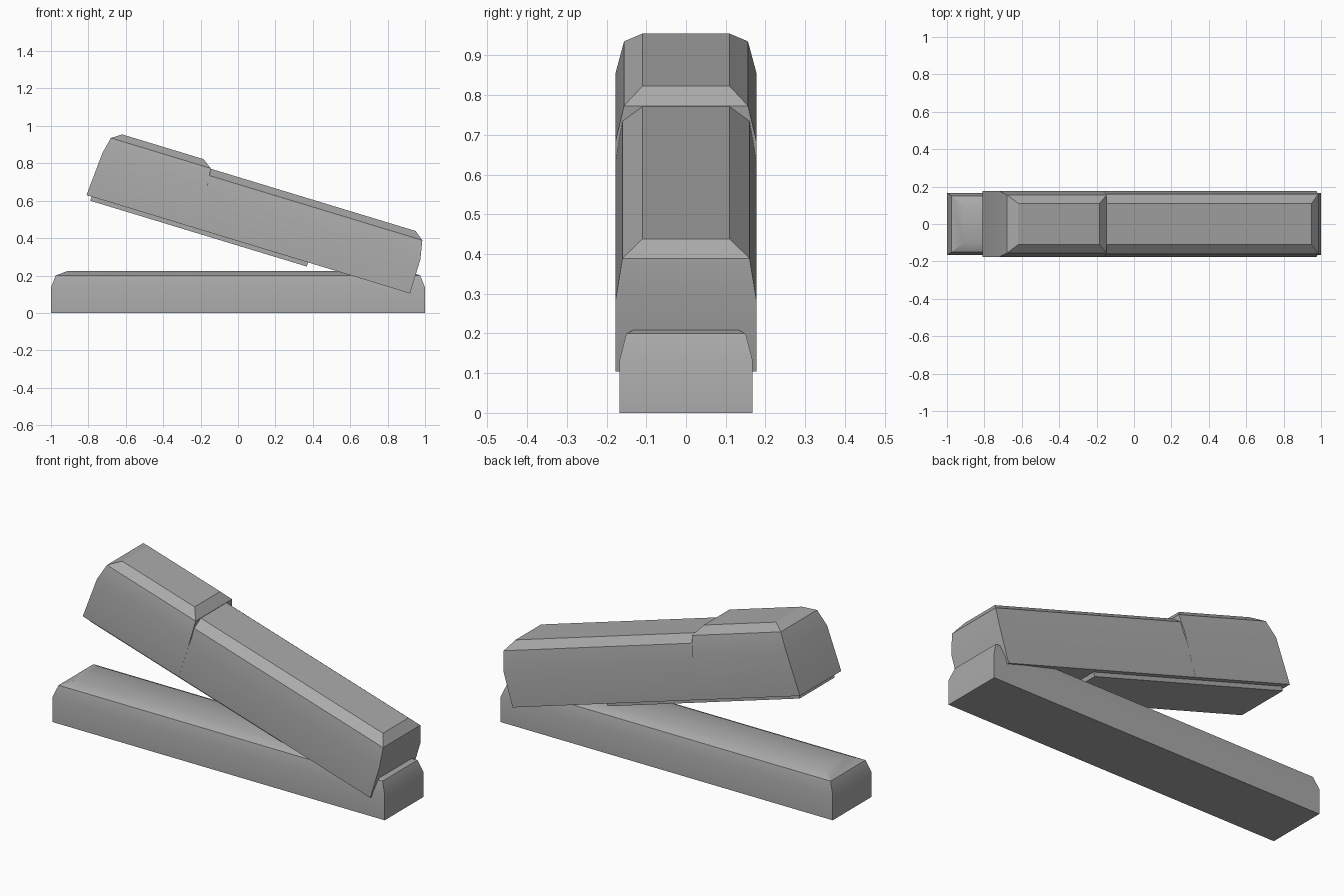
import bpy, bmesh, math

if "Cube" in bpy.data.objects:
    bpy.data.objects.remove(bpy.data.objects["Cube"], do_unlink=True)

gray = bpy.data.materials.new("mid gray")
gray.use_nodes = True
color = (0.4, 0.4, 0.4, 1)
gray.diffuse_color = color
gray.node_tree.nodes["Principled BSDF"].inputs["Base Color"].default_value = color

TILT = math.radians(16.9)


def stacked_box(name, rings, tilted=False):
    """Closed box from stacked rectangles: (x start, x end, half width, height)."""
    bm = bmesh.new()
    loops = [[bm.verts.new(p) for p in
              ((a, -w, h), (b, -w, h), (b, w, h), (a, w, h))]
             for a, b, w, h in rings]
    for low, high in zip(loops, loops[1:]):
        for i in range(4):
            j = (i + 1) % 4
            bm.faces.new((low[i], low[j], high[j], high[i]))
    bm.faces.new(loops[0][::-1])
    bm.faces.new(loops[-1])
    bmesh.ops.recalc_face_normals(bm, faces=bm.faces)
    mesh = bpy.data.meshes.new(name)
    bm.to_mesh(mesh)
    bm.free()
    mesh.materials.append(gray)
    obj = bpy.data.objects.new(name, mesh)
    bpy.context.collection.objects.link(obj)
    if tilted:
        obj.location = (-0.81, 0, 0.63)
        obj.rotation_euler.y = TILT
    bpy.ops.object.select_all(action='DESELECT')
    obj.select_set(True)
    bpy.context.view_layer.objects.active = obj
    bpy.ops.object.shade_smooth_by_angle(angle=math.radians(30))
    return obj


# Flat base with softened top
stacked_box("base", [
    (-1, 1, 0.167, 0), (-1, 1, 0.167, 0.135),
    (-0.975, 0.975, 0.15, 0.2), (-0.91, 0.91, 0.1, 0.225)])

# Long upper arm
stacked_box("arm", [
    (0.03, 1.808, 0.177, 0), (0.03, 1.808, 0.177, 0.19),
    (0.05, 1.788, 0.16, 0.291), (0.1, 1.739, 0.11, 0.328)], True)

# Raised head at the front of the arm
stacked_box("head", [
    (0, 0.606, 0.1775, 0), (0.016, 0.606, 0.1775, 0.24),
    (0.036, 0.594, 0.156, 0.33), (0.088, 0.543, 0.11, 0.366)], True)

# Thin staple rail under the arm
stacked_box("staple_rail", [
    (0.028, 1.238, 0.15, -0.023), (0.028, 1.238, 0.15, 0.02)], True)
